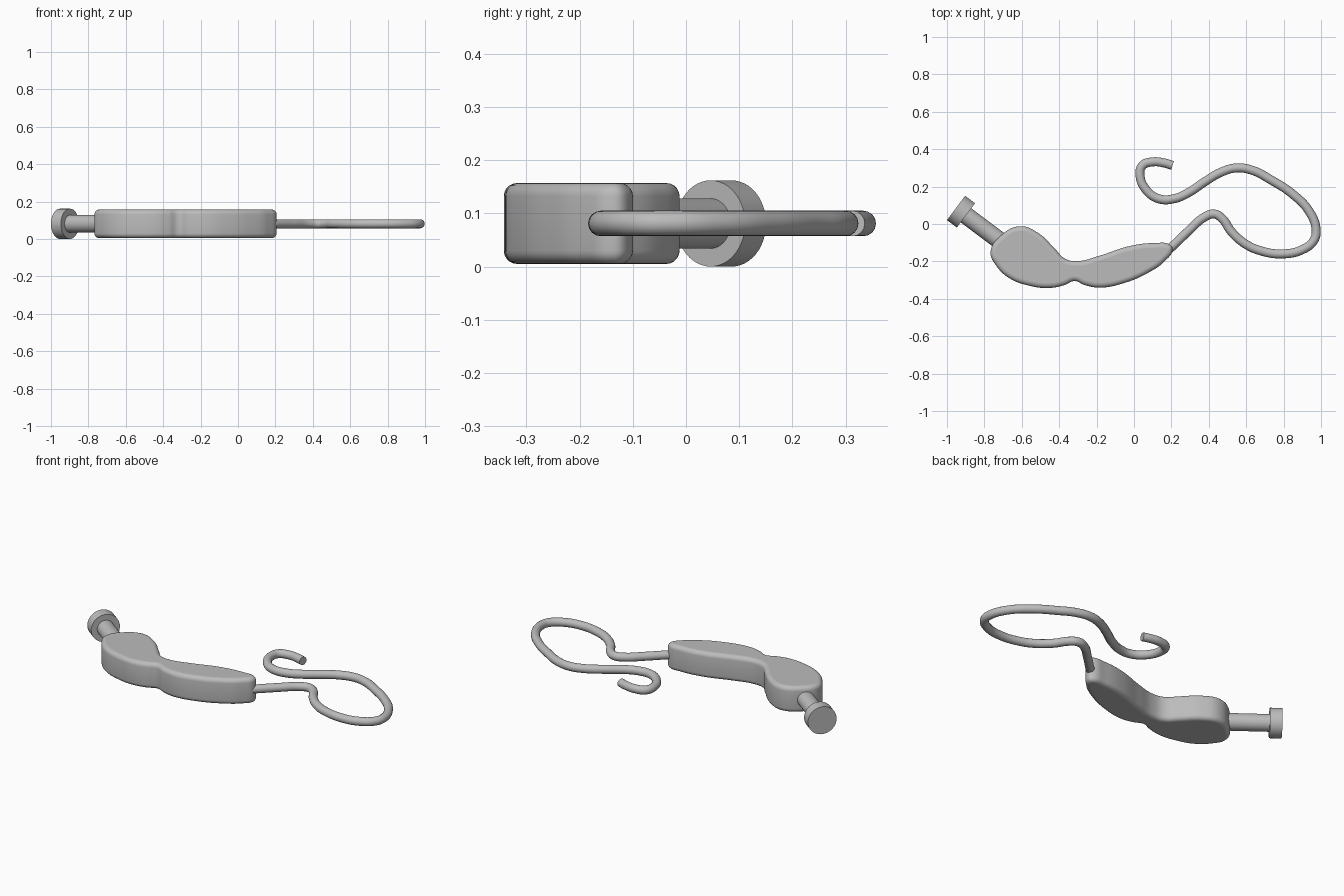
import bpy
from mathutils import Vector

cube = bpy.data.objects.get("Cube")
if cube:
    bpy.data.objects.remove(cube, do_unlink=True)

MID = 0.081  # height of the common centre plane

grey = bpy.data.materials.new("plain grey")
grey.use_nodes = True
shade = (0.5, 0.5, 0.5, 1)
grey.diffuse_color = shade
grey.node_tree.nodes["Principled BSDF"].inputs["Base Color"].default_value = shade


def finish(obj, name):
    obj.name = name
    obj.data.materials.clear()
    obj.data.materials.append(grey)
    bpy.ops.object.select_all(action='DESELECT')
    obj.select_set(True)
    bpy.context.view_layer.objects.active = obj
    if obj.type == 'CURVE':
        bpy.ops.object.convert(target='MESH')
        obj = bpy.context.object
    bpy.ops.object.shade_smooth_by_angle(angle=0.7)


def smooth_curve(name, points, closed, **settings):
    data = bpy.data.curves.new(name, 'CURVE')
    for key, value in settings.items():
        setattr(data, key, value)
    data.resolution_u = 8
    spline = data.splines.new('BEZIER')
    spline.bezier_points.add(len(points) - 1)
    spline.use_cyclic_u = closed
    for knot, (x, y) in zip(spline.bezier_points, points):
        knot.co = (x, y, 0)
        knot.handle_left_type = knot.handle_right_type = 'AUTO'
    obj = bpy.data.objects.new(name, data)
    obj.location.z = MID
    bpy.context.collection.objects.link(obj)
    finish(obj, name)


def rod(name, start, end, radius):
    a, b = Vector((*start, MID)), Vector((*end, MID))
    bpy.ops.mesh.primitive_cylinder_add(vertices=48, radius=radius, depth=(b - a).length,
                                        location=(a + b) / 2)
    obj = bpy.context.object
    obj.rotation_euler = (b - a).to_track_quat('Z', 'Y').to_euler()
    finish(obj, name)


# Two-lobed body with rounded rims
outline = [(-.767, -.15), (-.71, -.06), (-.607, -.012), (-.505, -.053), (-.425, -.13),
           (-.366, -.187), (-.30, -.198), (-.185, -.17), (-.024, -.118), (.11, -.102),
           (.19, -.11), (.206, -.135), (.163, -.2), (.083, -.257), (-.05, -.315),
           (-.185, -.34), (-.265, -.326), (-.318, -.305), (-.37, -.326), (-.452, -.342),
           (-.56, -.33), (-.666, -.29), (-.735, -.225)]
smooth_curve("body", outline, True, dimensions='2D', fill_mode='BOTH', extrude=.051,
             bevel_depth=.025, offset=-.025, bevel_resolution=4)

# Bent wire loop ending in a small hook
path = [(.16, -.16), (.21, -.115), (.297, -.032), (.377, .037), (.43, .053), (.473, .027),
        (.52, -.04), (.596, -.107), (.68, -.144), (.789, -.16), (.896, -.139),
        (.96, -.09), (.974, -.037), (.939, .064), (.848, .16), (.725, .24),
        (.644, .283), (.553, .3), (.468, .278), (.377, .225), (.297, .171),
        (.217, .136), (.136, .134), (.067, .18), (.032, .262), (.045, .312),
        (.1, .332), (.163, .326), (.206, .313)]
smooth_curve("wire_loop", path, False, dimensions='3D', fill_mode='FULL',
             bevel_depth=.024, bevel_resolution=6, use_fill_caps=True)

# Stem and round cap on a slanted axis
centre, axis = Vector((-.925, .066)), Vector((.8, -.6))
rod("cap", centre - axis * .033, centre + axis * .033, .081)
rod("stem", centre, centre + axis * .32, .047)
